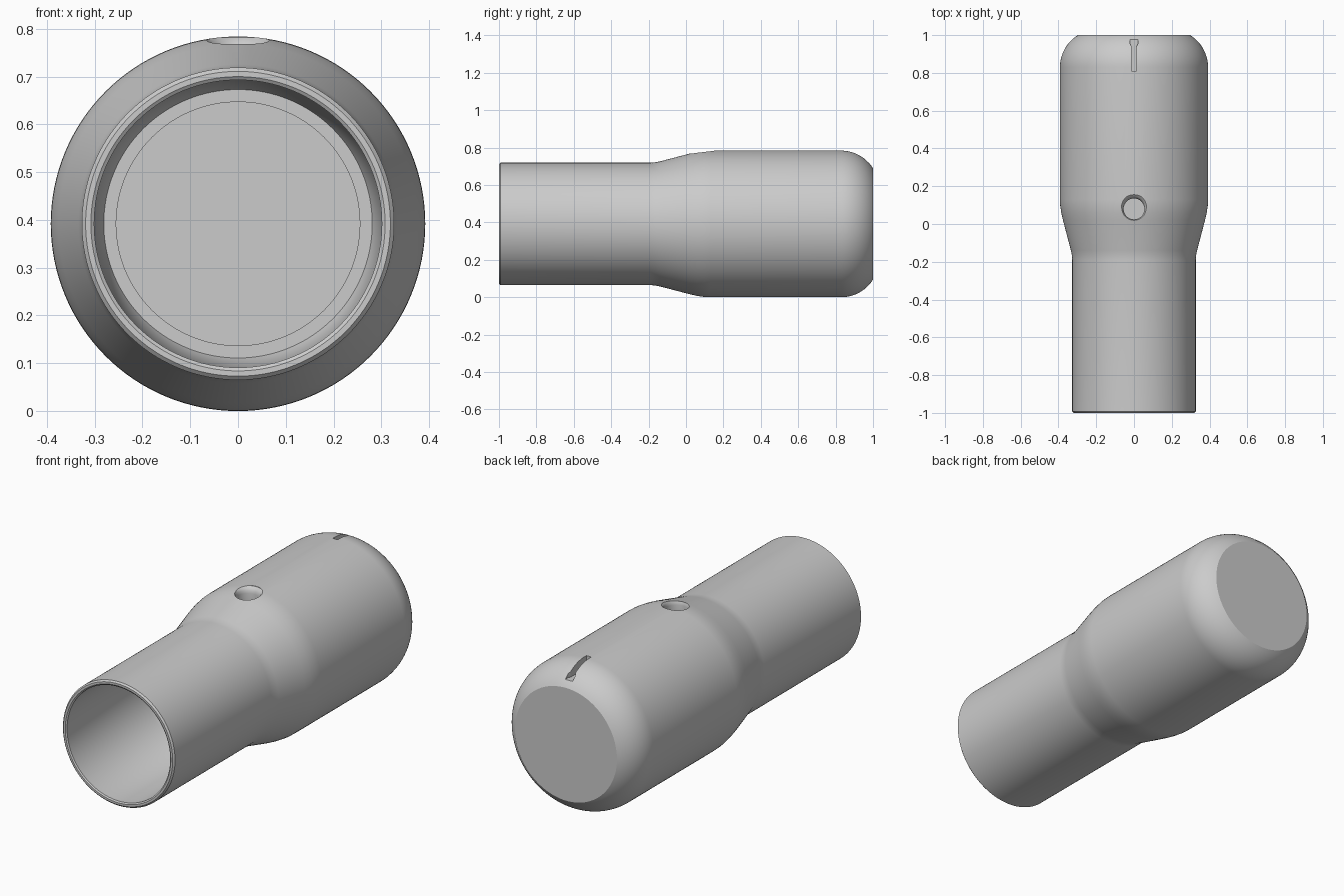
import bpy, bmesh, math
from mathutils import Matrix, Vector

cube = bpy.data.objects.get("Cube")
if cube:
    bpy.data.objects.remove(cube, do_unlink=True)

R = 0.392          # body radius, also the height of the axis
SEGMENTS = 128

grey = bpy.data.materials.new("satin grey")
grey.use_nodes = True
colour = (0.6, 0.6, 0.6, 1)
grey.diffuse_color = colour
grey.node_tree.nodes["Principled BSDF"].inputs["Base Color"].default_value = colour


def make_object(name, bm):
    bmesh.ops.recalc_face_normals(bm, faces=bm.faces)
    mesh = bpy.data.meshes.new(name)
    bm.to_mesh(mesh)
    bm.free()
    mesh.materials.append(grey)
    ob = bpy.data.objects.new(name, mesh)
    bpy.context.collection.objects.link(ob)
    return ob


def lathe(name, profile, axis, centre):
    """Revolve (distance along axis, radius) points around an axis."""
    bm = bmesh.new()
    turn = Vector((0, 0, 1)).rotation_difference(axis).to_matrix().to_4x4()
    verts = [bm.verts.new((r, 0, d)) for d, r in profile]
    edges = [bm.edges.new(pair) for pair in zip(verts, verts[1:])]
    bmesh.ops.spin(bm, geom=verts + edges, cent=(0, 0, 0), axis=(0, 0, 1),
                   angle=math.tau, steps=SEGMENTS, use_duplicate=False)
    bmesh.ops.remove_doubles(bm, verts=bm.verts, dist=1e-5)
    bmesh.ops.transform(bm, matrix=Matrix.Translation(centre) @ turn, verts=bm.verts)
    return make_object(name, bm)


def cut(target, cutter):
    mod = target.modifiers.new(cutter.name, 'BOOLEAN')
    mod.operation = 'DIFFERENCE'
    mod.solver = 'EXACT'
    mod.object = cutter
    cutter.hide_render = True
    cutter.hide_set(True)
    cutter.display_type = 'WIRE'


# Socket bore, lip, neck, flared collar and body
profile = [(-0.33, 0), (-0.33, 0.255), (-0.335, 0.255), (-0.335, 0.281), (-0.36, 0.291),
           (-0.98, 0.301), (-0.995, 0.301), (-1, 0.308), (-1, 0.319), (-0.992, 0.327),
           (-0.19, 0.327), (-0.165, 0.329), (-0.14, 0.334),
           (0.02, 0.376), (0.06, 0.385), (0.1, 0.391), (0.13, R)]
# Rounded shoulder ending in the flat back face
sweep = math.asin(0.17 / 0.2)
profile += [(0.83 + 0.2 * math.sin(sweep * i / 14), R - 0.2 + 0.2 * math.cos(sweep * i / 14))
            for i in range(15)]
profile.append((1, 0))
body = lathe("tubular_housing", profile, Vector((0, 1, 0)), (0, 0, R))

# Round hole in the top with a softened rim
rim = [(0, 0), (0, 0.055), (0.05, 0.055), (0.064, 0.058), (0.074, 0.064),
       (0.082, 0.075), (0.15, 0.075), (0.15, 0)]
hole = lathe("hole_cutter", rim, Vector((0, 0, 1)), (0, 0.08, 0.7))
cut(body, hole)

# Keyhole slot along the top of the shoulder
bm = bmesh.new()
outline = [(-0.014, 0.81), (0.014, 0.81), (0.014, 0.94), (0.021, 0.955),
           (0.021, 0.98), (0.012, 0.992), (-0.012, 0.992), (-0.021, 0.98),
           (-0.021, 0.955), (-0.014, 0.94)]
base = bm.faces.new([bm.verts.new((x, y, 0.72)) for x, y in outline])
top = bmesh.ops.extrude_face_region(bm, geom=[base])["geom"]
bmesh.ops.translate(bm, vec=(0, 0, 0.15),
                    verts=[v for v in top if isinstance(v, bmesh.types.BMVert)])
cut(body, make_object("slot_cutter", bm))

# Apply the cuts, then smooth the curved faces and keep the sharp edges
bpy.ops.object.select_all(action='DESELECT')
body.select_set(True)
bpy.context.view_layer.objects.active = body
for mod in list(body.modifiers):
    bpy.ops.object.modifier_apply(modifier=mod.name)
for cutter in ("hole_cutter", "slot_cutter"):
    bpy.data.objects.remove(bpy.data.objects[cutter], do_unlink=True)
bpy.ops.object.shade_smooth_by_angle(angle=math.radians(30))
